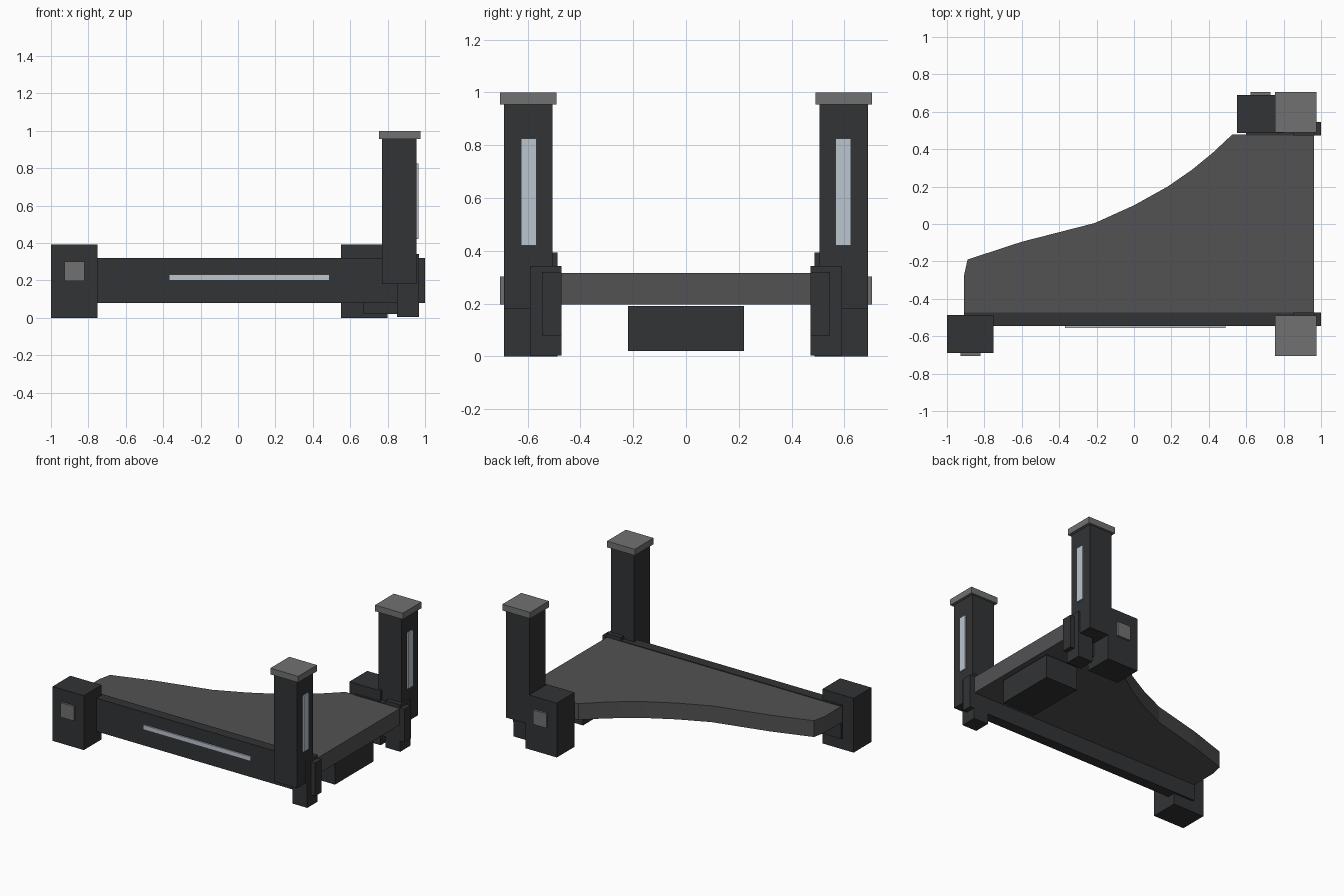
import bpy, bmesh

if "Cube" in bpy.data.objects:
    bpy.data.objects.remove(bpy.data.objects["Cube"])


def material(name, rgb):
    m = bpy.data.materials.new(name)
    m.diffuse_color = (*rgb, 1)
    m.use_nodes = True
    m.node_tree.nodes["Principled BSDF"].inputs["Base Color"].default_value = m.diffuse_color
    return m


DARK = material("dark_metal", (0.032, 0.033, 0.035))
DECK = material("deck_grey", (0.085, 0.085, 0.088))
TRIM = material("trim_grey", (0.165, 0.165, 0.165))
LIGHT = material("light_strip", (0.50, 0.56, 0.62))


def finish(name, bm, mat):
    bmesh.ops.recalc_face_normals(bm, faces=bm.faces)
    mesh = bpy.data.meshes.new(name)
    bm.to_mesh(mesh)
    bm.free()
    mesh.materials.append(mat)
    ob = bpy.data.objects.new(name, mesh)
    bpy.context.collection.objects.link(ob)
    return ob


def box(name, xs, ys, zs, mat=DARK):
    """Box from (min, max) ranges."""
    bm = bmesh.new()
    bmesh.ops.create_cube(bm, size=1)
    for v in bm.verts:
        v.co = [(a + b) / 2 + c * (b - a) for c, (a, b) in zip(v.co, (xs, ys, zs))]
    return finish(name, bm, mat)


def side_box(name, s, xs, ys, zs, mat=DARK):
    """Box given by distance from the centre line, on side s."""
    return box(name, xs, sorted((s * ys[0], s * ys[1])), zs, mat)


# Deck with one swept edge
outline = [(-0.91, -0.48), (-0.91, -0.28), (-0.89, -0.19), (-0.60, -0.095),
           (-0.21, 0.005), (0.0, 0.10), (0.18, 0.20), (0.31, 0.29),
           (0.42, 0.38), (0.525, 0.478), (0.963, 0.478), (0.963, -0.48)]
bm = bmesh.new()
face = bm.faces.new([bm.verts.new((x, y, 0.197)) for x, y in outline])
ext = bmesh.ops.extrude_face_region(bm, geom=[face])
top = [g for g in ext["geom"] if isinstance(g, bmesh.types.BMVert)]
bmesh.ops.translate(bm, verts=top, vec=(0, 0, 0.118))
finish("deck", bm, DECK)

# Housing under the deck
box("under_housing", (0.67, 0.93), (-0.22, 0.22), (0.02, 0.19))

# Both sides: tower, bracket, side beam and end block
for side, s, beam_x, block_x in (("front", -1, -0.91, -1.0), ("back", 1, 0.60, 0.55)):
    side_box(side + "_post", s, (0.77, 0.955), (0.505, 0.69), (0.18, 0.957))
    side_box(side + "_post_cap", s, (0.753, 0.975), (0.49, 0.705), (0.955, 1.0), TRIM)
    side_box(side + "_post_light", s, (0.945, 0.965), (0.567, 0.625), (0.42, 0.825), LIGHT)
    side_box(side + "_bracket", s, (0.85, 0.967), (0.472, 0.59), (0.003, 0.342))
    side_box(side + "_beam", s, (beam_x, 1.0), (0.472, 0.546), (0.08, 0.32))
    side_box(side + "_block", s, (block_x, block_x + 0.25), (0.487, 0.69), (0.0, 0.393))
    side_box(side + "_block_panel", s, (block_x + 0.073, block_x + 0.18),
             (0.68, 0.705), (0.197, 0.302), TRIM)

# Light strip along the front beam
side_box("beam_light", -1, (-0.37, 0.49), (0.54, 0.556), (0.199, 0.232), LIGHT)
